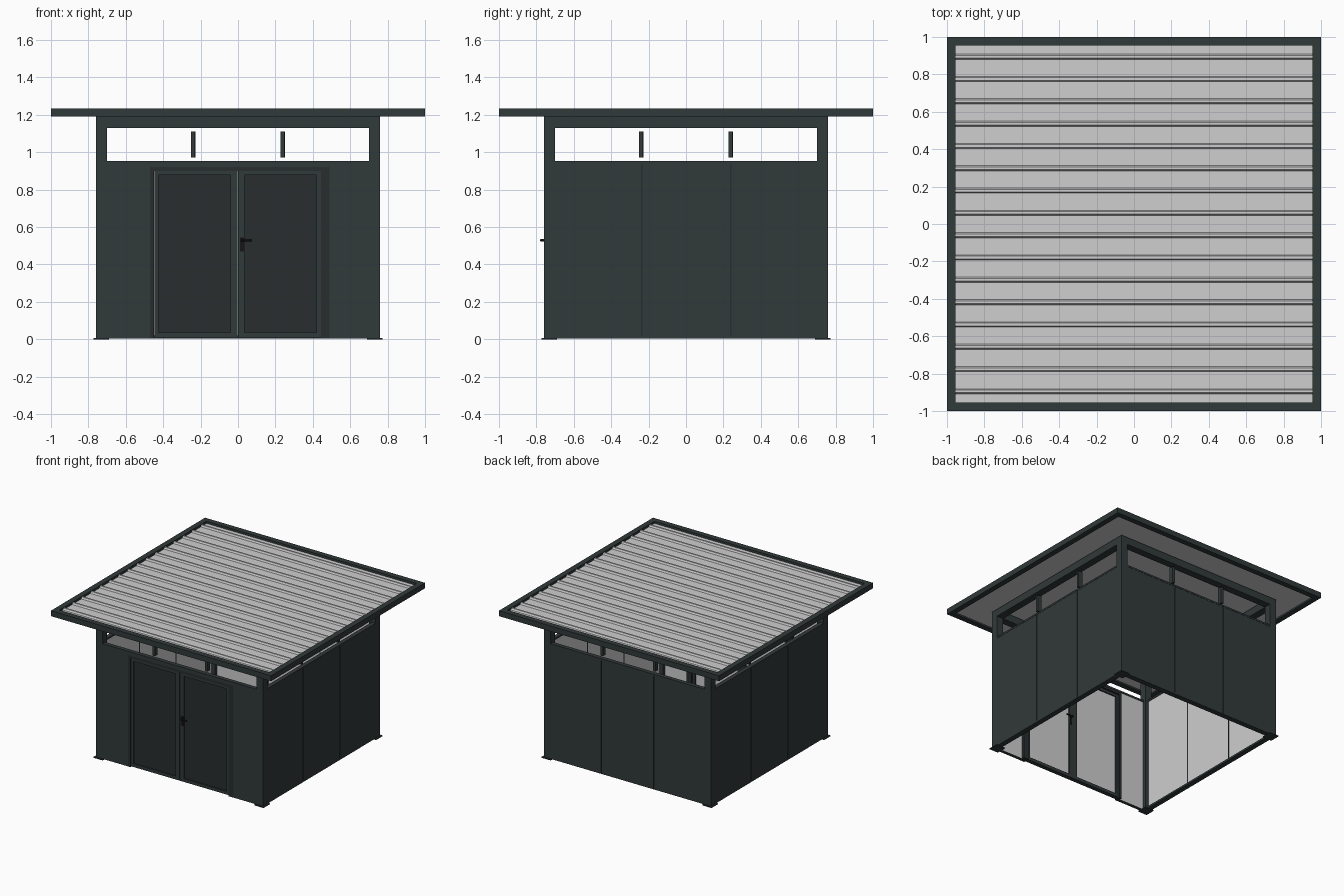
import bpy, bmesh, math
from mathutils import Matrix

if "Cube" in bpy.data.objects:
    bpy.data.objects.remove(bpy.data.objects["Cube"])


def material(name, rgb):
    m = bpy.data.materials.new(name)
    m.diffuse_color = (*rgb, 1)
    m.use_nodes = True
    m.node_tree.nodes["Principled BSDF"].inputs["Base Color"].default_value = m.diffuse_color
    return m


ANTHRACITE = material("anthracite", (0.031, 0.041, 0.041))
DARK = material("dark_anthracite", (0.021, 0.027, 0.027))
LIGHT = material("light_grey", (0.62, 0.62, 0.62))
BLACK = material("black", (0.008, 0.008, 0.008))


def finish(name, bm, mats, turn=0):
    """Turn the part by quarter turns about z and make an object of it."""
    bmesh.ops.recalc_face_normals(bm, faces=bm.faces)
    bm.transform(Matrix.Rotation(turn * math.pi / 2, 4, 'Z'))
    me = bpy.data.meshes.new(name)
    bm.to_mesh(me)
    bm.free()
    for m in mats:
        me.materials.append(m)
    ob = bpy.data.objects.new(name, me)
    bpy.context.collection.objects.link(ob)
    return ob


def box(name, x, y, z, mat, turn=0, lining=None):
    """Box from ranges; a lining colours the face that looks inward (+y)."""
    bm = bmesh.new()
    bmesh.ops.create_cube(bm, size=1)
    for v in bm.verts:
        v.co = [r[0] if c < 0 else r[1] for c, r in zip(v.co, (x, y, z))]
    bm.normal_update()
    if lining:
        for f in bm.faces:
            f.material_index = int(f.normal.y > 0.9)
    return finish(name, bm, [mat, lining] if lining else [mat], turn)


def cylinder(name, radius, depth, center, axis, mat):
    bm = bmesh.new()
    rot = Matrix.Rotation(math.pi / 2, 4, 'X' if axis == 'Y' else 'Y')
    bmesh.ops.create_cone(bm, cap_ends=True, segments=12, radius1=radius,
                          radius2=radius, depth=depth,
                          matrix=Matrix.Translation(center) @ rot)
    return finish(name, bm, [mat])


# Four sides: each is modelled as the front and turned into place
W, P = 0.76, 0.70
SIDES = ["front", "right", "back", "left"]
for k, side in enumerate(SIDES):
    box(side + "_corner_post", (-W, -P), (-W, -P), (0.004, 1.19), ANTHRACITE, k)
    box(side + "_foot_plate", (-0.772, -0.69), (-0.772, -0.69), (0, 0.008), ANTHRACITE, k)
    box(side + "_top_beam", (-P, P), (-W, -P), (1.13, 1.19), ANTHRACITE, k)
    box(side + "_window_sill", (-P, P), (-W, -0.725), (0.938, 0.952), ANTHRACITE, k)
    for x in (-0.24, 0.237):
        box(side + "_window_mullion", (x - 0.011, x + 0.011), (-0.752, -0.715),
            (0.972, 1.11), ANTHRACITE, k)
    if side == "front":
        # Side panels and lintel round the door
        for x0, x1 in ((-P, -0.47), (0.49, P)):
            box("front_panel", (x0, x1), (-0.758, -0.73), (0.005, 0.938), ANTHRACITE, k, LIGHT)
        box("door_lintel", (-0.47, 0.49), (-0.758, -0.72), (0.922, 0.938), ANTHRACITE, k)
    else:
        # Three panels with dark joints
        for x0, x1 in ((-P, -0.24), (-0.232, 0.236), (0.244, P)):
            box(side + "_panel", (x0, x1), (-0.758, -0.73), (0.005, 0.938), ANTHRACITE, k, LIGHT)
        for x in (-0.236, 0.24):
            box(side + "_joint", (x - 0.005, x + 0.005), (-0.754, -0.728),
                (0.005, 0.938), DARK, k)
        box(side + "_bottom_rail", (-P, P), (-0.755, -0.715), (0.004, 0.02), ANTHRACITE, k)

# Door frame
box("door_frame_left", (-0.47, -0.448), (-0.757, -0.705), (0.004, 0.922), DARK)
box("door_frame_right", (0.445, 0.49), (-0.757, -0.705), (0.004, 0.935), DARK)
box("door_frame_top", (-0.448, 0.445), (-0.757, -0.705), (0.9, 0.922), DARK)

# Two door leaves: stiles, rails and a recessed pane
for name, x0, x1, p0, p1 in (("left", -0.446, -0.003, -0.425, -0.04),
                             ("right", -0.001, 0.443, 0.035, 0.42)):
    y = (-0.752, -0.717)
    box(name + "_leaf_stile_a", (x0, p0), y, (0.01, 0.9), ANTHRACITE)
    box(name + "_leaf_stile_b", (p1, x1), y, (0.01, 0.9), ANTHRACITE)
    box(name + "_leaf_top_rail", (p0, p1), y, (0.878, 0.9), ANTHRACITE)
    box(name + "_leaf_bottom_rail", (p0, p1), y, (0.01, 0.036), ANTHRACITE)
    box(name + "_leaf_pane", (p0, p1), (-0.742, -0.727), (0.036, 0.878), DARK, 0, LIGHT)

# Lever handles on both faces of the right leaf
for s, y in ((-1, -0.752), (1, -0.717)):
    box("handle_plate", (0.012, 0.032), sorted((y, y + s * 0.005)), (0.47, 0.545), BLACK)
    cylinder("handle_neck", 0.006, 0.024, (0.022, y + s * 0.014, 0.53), 'Y', BLACK)
    cylinder("handle_lever", 0.006, 0.06, (0.046, y + s * 0.024, 0.53), 'X', BLACK)

# Roof fascia
for k, side in enumerate(SIDES):
    box(side + "_fascia", (-1, 0.955), (-1, -0.955), (1.19, 1.235), ANTHRACITE, k)

# Ribbed roof sheet: cross-section in y-z, extruded along x
E, LOW, HIGH = 0.957, 1.217, 1.231
profile = [(-E, 1.203), (-E, LOW)]
for i in range(16):
    c = -0.895 + i * 0.1193
    profile += [(c - 0.014, LOW), (c - 0.007, HIGH), (c + 0.007, HIGH), (c + 0.014, LOW)]
profile += [(E, LOW), (E, 1.203)]
bm = bmesh.new()
face = bm.faces.new([bm.verts.new((-E, y, z)) for y, z in profile])
ext = bmesh.ops.extrude_face_region(bm, geom=[face])
bmesh.ops.translate(bm, vec=(2 * E, 0, 0),
                    verts=[v for v in ext["geom"] if isinstance(v, bmesh.types.BMVert)])
finish("roof_sheet", bm, [LIGHT])
